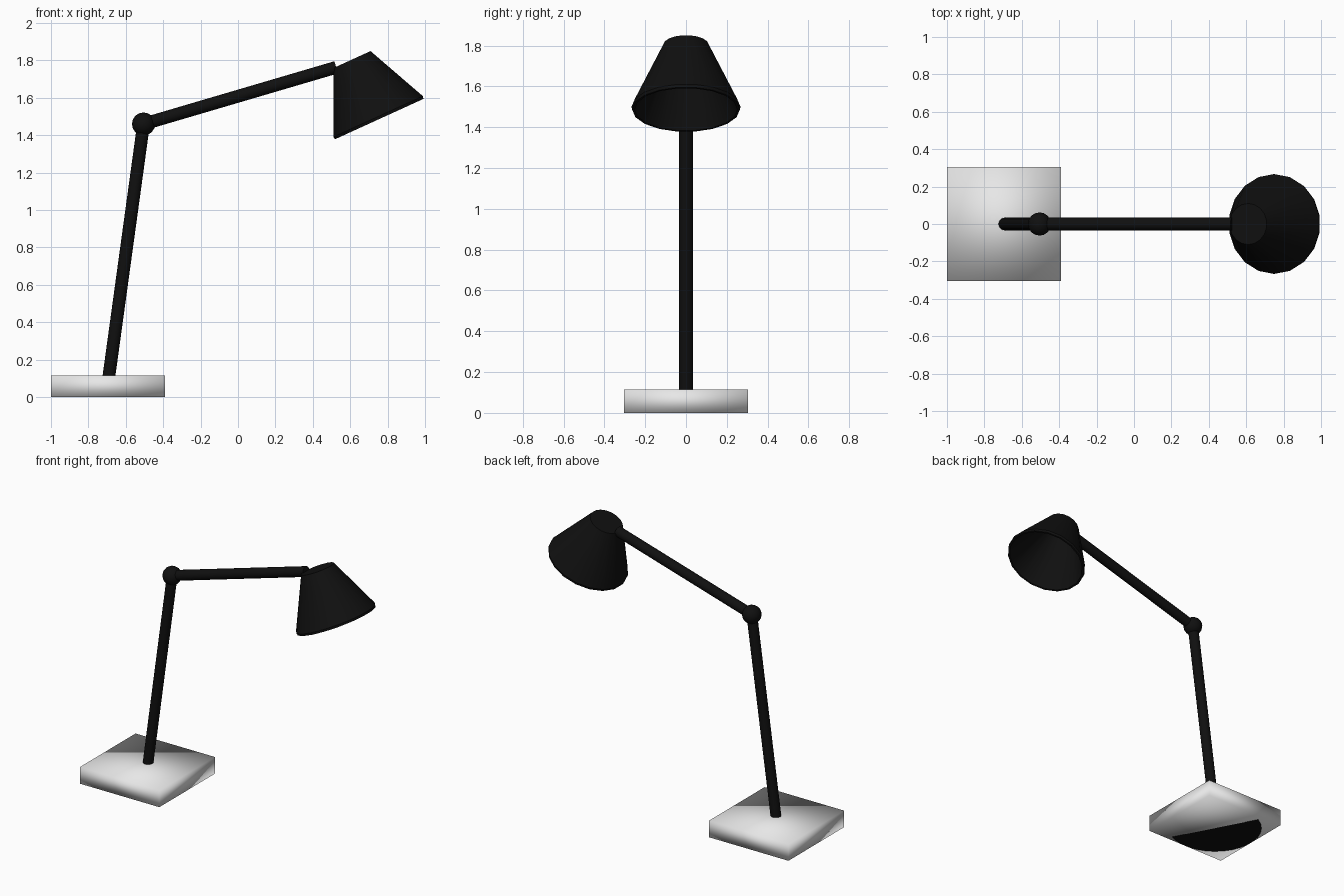
import bpy
import bmesh
import math
from mathutils import Vector, Matrix

cube = bpy.data.objects.get("Cube")
if cube:
    bpy.data.objects.remove(cube, do_unlink=True)


def material(name, value):
    mat = bpy.data.materials.new(name)
    mat.use_nodes = True
    colour = (value, value, value, 1)
    mat.diffuse_color = colour
    mat.node_tree.nodes["Principled BSDF"].inputs["Base Color"].default_value = colour
    return mat


black = material("black", 0.005)
grey = material("light grey", 0.8)


def add_object(name, bm, mat, sharp_angle=None):
    """Turn a bmesh into a smooth shaded object; sharp_angle keeps edges crisp."""
    bmesh.ops.recalc_face_normals(bm, faces=bm.faces)
    for face in bm.faces:
        face.smooth = True
    mesh = bpy.data.meshes.new(name)
    bm.to_mesh(mesh)
    bm.free()
    mesh.materials.append(mat)
    obj = bpy.data.objects.new(name, mesh)
    bpy.context.collection.objects.link(obj)
    if sharp_angle:
        bpy.ops.object.select_all(action="DESELECT")
        obj.select_set(True)
        bpy.context.view_layer.objects.active = obj
        bpy.ops.object.shade_smooth_by_angle(angle=math.radians(sharp_angle))
    return obj


def lathe(name, start, end, profile, sides, mat, sharp_angle=40):
    """Closed rings of (radius, distance) set along the line from start to end."""
    start, end = Vector(start), Vector(end)
    axis = (end - start).normalized()
    across = Vector((0, 1, 0))
    side = across.cross(axis)
    bm = bmesh.new()
    rings = []
    for radius, distance in profile:
        ring = []
        for i in range(sides):
            a = math.tau * i / sides
            offset = across * math.cos(a) + side * math.sin(a)
            ring.append(bm.verts.new(start + axis * distance + offset * radius))
        rings.append(ring)
    for low, high in zip(rings, rings[1:]):
        for i in range(sides):
            j = (i + 1) % sides
            bm.faces.new((low[i], low[j], high[j], high[i]))
    bm.faces.new(rings[0])
    bm.faces.new(rings[-1])
    return add_object(name, bm, mat, sharp_angle)


def rod(name, start, end, radius):
    length = (Vector(end) - Vector(start)).length
    return lathe(name, start, end, [(radius, 0), (radius, length)], 16, black)


# Square base, softly shaded across its corners
BASE_X, BASE_SIZE, BASE_HEIGHT = -0.695, 0.61, 0.115
bm = bmesh.new()
bmesh.ops.create_cube(bm, size=1, matrix=Matrix.Translation((BASE_X, 0, BASE_HEIGHT / 2))
                      @ Matrix.Diagonal((BASE_SIZE, BASE_SIZE, BASE_HEIGHT, 1)))
add_object("base", bm, grey)

# Dark half-round pad on the underside
bm = bmesh.new()
arc = [math.radians(118 + 180 * i / 16) for i in range(17)]
bm.faces.new([bm.verts.new((BASE_X + 0.305 * math.cos(a), 0.305 * math.sin(a), -0.001))
              for a in reversed(arc)])
pad = add_object("underside_pad", bm, black)
if pad.data.polygons[0].normal.z > 0:
    pad.data.flip_normals()

# Arms and elbow
ELBOW = (-0.505, 0, 1.46)
rod("lower_arm", (-0.7, 0, 0.04), ELBOW, 0.034)
rod("upper_arm", ELBOW, (0.525, 0, 1.763), 0.034)

bm = bmesh.new()
bmesh.ops.create_uvsphere(bm, u_segments=16, v_segments=8, radius=0.062,
                          matrix=Matrix.Translation(ELBOW) @ Matrix.Rotation(math.pi / 2, 4, "X"))
add_object("elbow_joint", bm, black)

# Hollow conical shade: outer wall, short lip, inner wall and inner cap
lathe("shade", (0.61, 0, 1.805), (0.755, 0, 1.487),
      [(0.11, 0), (0.267, 0.335), (0.264, 0.35), (0.252, 0.35), (0.1, 0.014)],
      18, black, 35)
